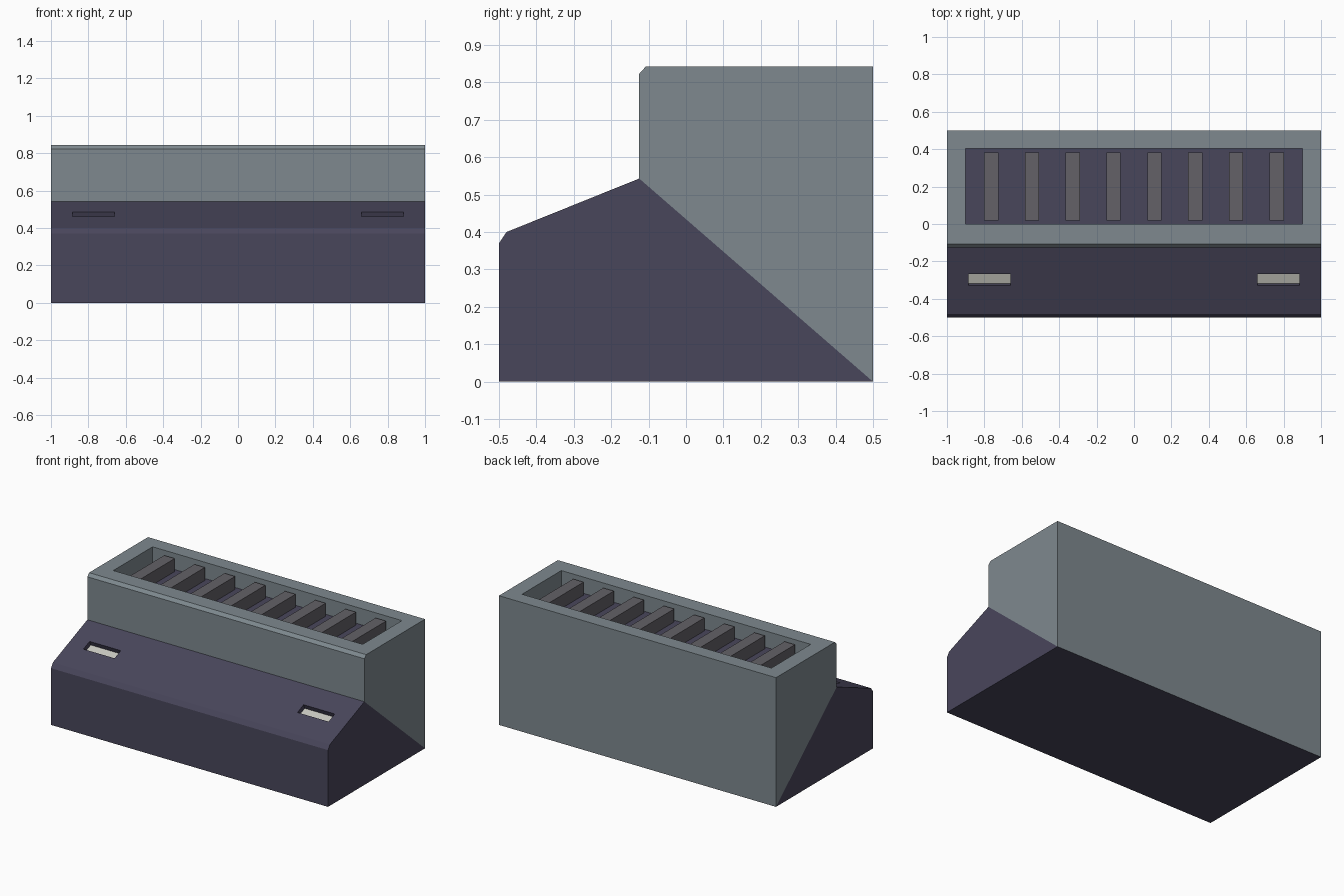
import bpy, bmesh
from mathutils import Vector

if "Cube" in bpy.data.objects:
    bpy.data.objects.remove(bpy.data.objects["Cube"])


def material(name, rgb):
    m = bpy.data.materials.new(name)
    m.diffuse_color = (*rgb, 1)
    m.use_nodes = True
    m.node_tree.nodes["Principled BSDF"].inputs["Base Color"].default_value = m.diffuse_color
    return m


PURPLE = material("dark_purple", (0.066, 0.061, 0.105))
STEEL = material("steel_blue", (0.21, 0.25, 0.275))
GREY = material("slat_grey", (0.125, 0.12, 0.135))
LIGHT = material("lamp_white", (0.58, 0.58, 0.53))


def prism(name, profile, x0, x1, mat=None):
    """Extrude a (y, z) profile from x0 to x1."""
    bm = bmesh.new()
    face = bm.faces.new([bm.verts.new((x0, y, z)) for y, z in profile])
    ext = bmesh.ops.extrude_face_region(bm, geom=[face])
    verts = [v for v in ext["geom"] if isinstance(v, bmesh.types.BMVert)]
    bmesh.ops.translate(bm, verts=verts, vec=(x1 - x0, 0, 0))
    bmesh.ops.recalc_face_normals(bm, faces=bm.faces)
    mesh = bpy.data.meshes.new(name)
    bm.to_mesh(mesh)
    bm.free()
    if mat:
        mesh.materials.append(mat)
    ob = bpy.data.objects.new(name, mesh)
    bpy.context.collection.objects.link(ob)
    return ob


def rect(y0, y1, z0, z1):
    return [(y0, z0), (y1, z0), (y1, z1), (y0, z1)]


def cut(target, cutter):
    mod = target.modifiers.new("cut", "BOOLEAN")
    mod.operation = "DIFFERENCE"
    mod.solver = "EXACT"
    mod.object = cutter
    bpy.context.view_layer.objects.active = target
    bpy.ops.object.modifier_apply(modifier=mod.name)
    bpy.data.objects.remove(cutter)


# Two body halves meeting on a diagonal
RIDGE, HEEL = (-0.125, 0.543), (0.5, 0)
base = prism("lower_body", [(-0.5, 0), HEEL, RIDGE, (-0.48, 0.4), (-0.5, 0.37)],
             -1, 1, PURPLE)
hull = prism("upper_body", [HEEL, (0.5, 0.843), (-0.107, 0.843), (-0.125, 0.823), RIDGE],
             -1, 1, STEEL)

# Open tray in the top, with a dark floor and a row of slats
FLOOR = 0.735
cut(hull, prism("tray_cutter", rect(0, 0.405, FLOOR, 0.95), -0.9, 0.9))
prism("tray_floor", rect(0, 0.405, FLOOR - 0.01, FLOOR + 0.002), -0.9, 0.9, PURPLE)
for i in range(8):
    x = (i - 3.5) * 0.218
    prism(f"slat_{i + 1}", rect(0.02, 0.383, FLOOR, 0.822), x - 0.038, x + 0.038, GREY)

# Lamp slots sunk square into the sloping front
along = (Vector(RIDGE) - Vector((-0.48, 0.4))).normalized()
inward = Vector((along.y, -along.x))
low = Vector((-0.48, 0.4)) + along * (0.15 / along.x)
high = low + along * (0.064 / along.x)


def slot(d0, d1):
    return [low + inward * d0, high + inward * d0, high + inward * d1, low + inward * d1]


for side, x0 in (("left", -0.885), ("right", 0.66)):
    x1 = x0 + 0.225
    cut(base, prism("slot_cutter", slot(-0.05, 0.032), x0, x1))
    prism(f"{side}_lamp", slot(0.03, 0.036), x0, x1, LIGHT)
